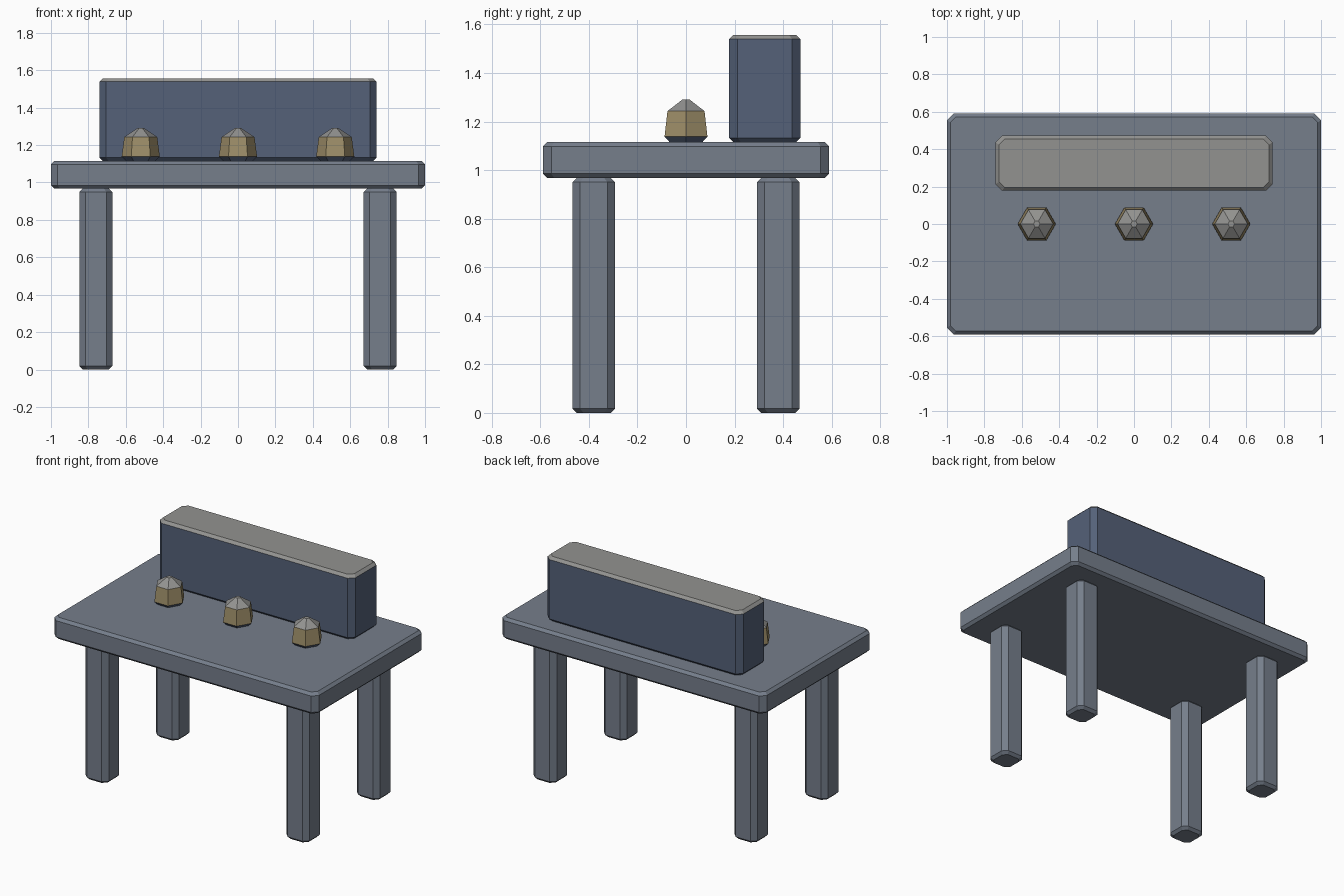
import bpy, bmesh
from math import cos, sin, pi

if "Cube" in bpy.data.objects:
    bpy.data.objects.remove(bpy.data.objects["Cube"])


def material(name, rgb):
    m = bpy.data.materials.new(name)
    m.diffuse_color = (*rgb, 1)
    m.use_nodes = True
    m.node_tree.nodes["Principled BSDF"].inputs["Base Color"].default_value = m.diffuse_color
    return m


slate = material("slate", (0.18, 0.21, 0.26))
navy = material("navy", (0.09, 0.12, 0.19))
gold = material("gold", (0.34, 0.27, 0.14))
pale = material("pale_grey", (0.29, 0.29, 0.28))


def loft(name, rings, mats):
    """Skin stacked rings; mats gives (side material, top material)."""
    bm = bmesh.new()
    loops = [[bm.verts.new(p) for p in ring] for ring in rings]
    n = len(loops[0])
    bm.faces.new(loops[0][::-1])
    bm.faces.new(loops[-1]).material_index = len(mats) - 1
    for k, (a, b) in enumerate(zip(loops, loops[1:])):
        for i in range(n):
            j = (i + 1) % n
            f = bm.faces.new((a[i], a[j], b[j], b[i]))
            if k == len(loops) - 2:
                f.material_index = len(mats) - 1
    me = bpy.data.meshes.new(name)
    bm.to_mesh(me)
    bm.free()
    for m in mats:
        me.materials.append(m)
    ob = bpy.data.objects.new(name, me)
    bpy.context.collection.objects.link(ob)
    return ob


def chamfered_box(name, x, y, z, mats, cut=0.035, lip=0.018):
    """Box between (min, max) ranges with cut corners and bevelled rims."""
    cx, cy = sum(x) / 2, sum(y) / 2
    hx, hy = (x[1] - x[0]) / 2, (y[1] - y[0]) / 2

    def ring(inset, h):
        a, b, c = hx - inset, hy - inset, cut - inset * 0.3
        pts = [(a, -b + c), (a, b - c), (a - c, b), (-a + c, b),
               (-a, b - c), (-a, -b + c), (-a + c, -b), (a - c, -b)]
        return [(cx + px, cy + py, h) for px, py in pts]

    return loft(name, [ring(lip, z[0]), ring(0, z[0] + lip),
                       ring(0, z[1] - lip), ring(lip, z[1])], mats)


# Desk top and legs
chamfered_box("desk_top", (-1, 1), (-0.59, 0.59), (0.967, 1.115), [slate])
for sx, side in ((-1, "left"), (1, "right")):
    for sy, end in ((-1, "front"), (1, "back")):
        x, y = 0.76 * sx, 0.38 * sy
        chamfered_box(f"{end}_{side}_leg", (x - 0.088, x + 0.088),
                      (y - 0.088, y + 0.088), (0, 0.968), [slate], cut=0.032)

# Raised console block with pale top
chamfered_box("console", (-0.74, 0.74), (0.178, 0.472), (1.115, 1.557), [navy, pale])

# Row of hexagonal knobs: (radius, height)
profile = [(0.078, 1.115), (0.102, 1.138), (0.088, 1.243), (0.018, 1.29)]
for i in range(3):
    x = 0.52 * (i - 1)
    rings = [[(x + r * cos(k * pi / 3), r * sin(k * pi / 3), h) for k in range(6)]
             for r, h in profile]
    knob = loft(f"knob_{i + 1}", rings, [gold, navy, pale])
    for f in knob.data.polygons:
        if f.normal.z < -0.3:
            f.material_index = 1
